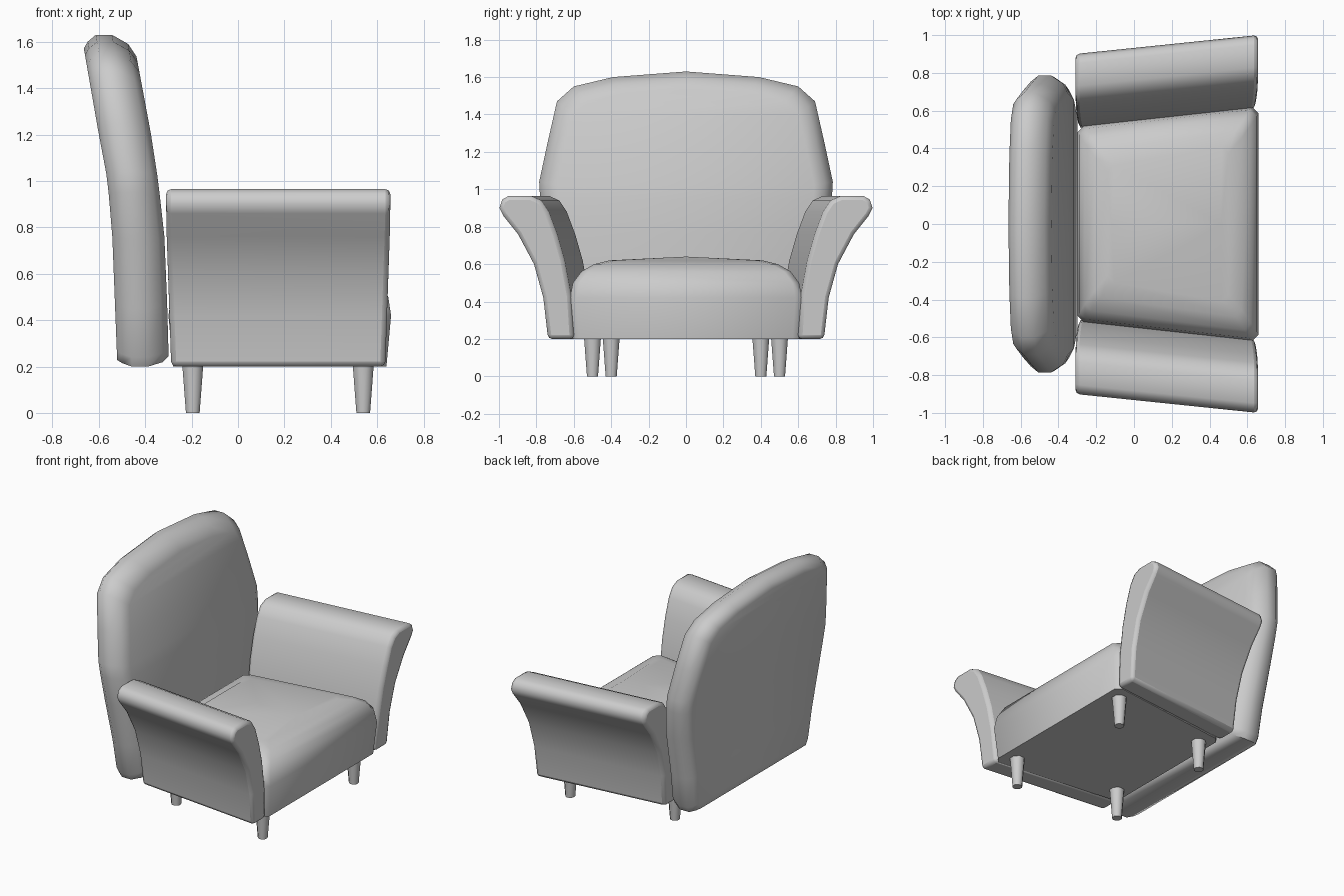
import bpy, bmesh, math

if "Cube" in bpy.data.objects:
    bpy.data.objects.remove(bpy.data.objects["Cube"])

def finish(name, bm, bevel=0.0, angle=50):
    bmesh.ops.recalc_face_normals(bm, faces=bm.faces[:])
    me = bpy.data.meshes.new(name)
    bm.to_mesh(me)
    bm.free()
    ob = bpy.data.objects.new(name, me)
    bpy.context.collection.objects.link(ob)
    me.shade_smooth()
    me.set_sharp_from_angle(angle=math.radians(angle))
    if bevel:
        m = ob.modifiers.new("Bevel", 'BEVEL')
        m.width, m.segments = bevel, 2
        m.limit_method, m.angle_limit = 'ANGLE', math.radians(60)
    return ob

def loft(rings):
    """Bridge closed rings of equal length; returns bmesh and vertex rings."""
    bm = bmesh.new()
    vs = [[bm.verts.new(p) for p in r] for r in rings]
    for a, b in zip(vs, vs[1:]):
        for i in range(len(a)):
            j = (i + 1) % len(a)
            bm.faces.new((a[i], a[j], b[j], b[i]))
    return bm, vs

def interp(table, z):
    for (z0, x0), (z1, x1) in zip(table, table[1:]):
        if z <= z1:
            return x0 + (x1 - x0) * (z - z0) / (z1 - z0)
    return table[-1][1]

# Backrest: outline swept through its depth, following a bent spine
half = [(0.39, 1.60), (0.60, 1.55), (0.69, 1.47), (0.74, 1.25), (0.785, 1.04),
        (0.78, 0.95), (0.75, 0.75), (0.68, 0.45), (0.645, 0.24), (0.62, 0.20)]
outline = [(0, 1.63)] + half + [(-y, z) for y, z in reversed(half)]
rear = [(0.2, -0.52), (0.84, -0.545), (1.05, -0.57), (1.2, -0.60), (1.63, -0.675)]
front = [(0.2, -0.298), (0.7, -0.312), (0.84, -0.325), (1.12, -0.36), (1.63, -0.455)]
rings = []
for t, inset in [(0, .06), (.1, .03), (.28, 0), (.6, 0), (.88, .04), (1, .095)]:
    f = 1 - inset / 0.75
    ring = []
    for y, z in outline:
        z = 0.9 + (z - 0.9) * (f if z > 0.9 else (1 + f) / 2)
        xr, xf = interp(rear, z), interp(front, z)
        ring.append((xr + (xf - xr) * t, y * f, z))
    rings.append(ring)
bm, vs = loft(rings)
n = len(half)
for r in (vs[0], vs[-1]):
    bm.faces.new((r[0], r[1], r[2 * n]))
    for i in range(1, n):
        bm.faces.new((r[i], r[i + 1], r[2 * n - i], r[2 * n + 1 - i]))
finish("backrest", bm)

# Flared arms: profile lofted from back to front, splayed outward
profile = [(0.60, 0.20), (0.615, 0.43), (0.65, 0.62), (0.69, 0.76), (0.735, 0.88),
           (0.775, 0.94), (0.83, 0.965), (0.95, 0.965), (0.985, 0.945), (1.0, 0.90),
           (0.98, 0.86), (0.90, 0.76), (0.815, 0.60), (0.765, 0.42), (0.74, 0.20)]
for side, s in (("left", 1), ("right", -1)):
    rings = []
    for x0, dx, shift in ((-0.288, -0.022, 0.1), (0.635, 0.022, 0)):
        rings.append([(x0 + dx * min(1, (z - 0.2) / 0.65), s * (y - shift), z)
                      for y, z in profile])
    bm, vs = loft(rings)
    bm.faces.new(vs[0])
    bm.faces.new(vs[1])
    finish(side + "_arm", bm, 0.022)

# Seat: tapered plan with clipped corners and a domed top
rings = []
for z, ix, iy in [(0.2, .02, .015), (0.42, 0, 0), (0.50, .012, .015),
                  (0.56, .04, .06), (0.60, .09, .13), (0.62, .16, .21)]:
    xb, xf, yb, yf, c = -0.30 + ix, 0.66 - ix, 0.52 - iy, 0.62 - iy, 0.035
    right = [(xb, yb - c), (xb + c, yb), (xf - c, yf), (xf, yf - c)]
    rings.append([(x, y, z) for x, y in right] +
                 [(x, -y, z) for x, y in reversed(right)])
bm, vs = loft(rings)
bm.faces.new(vs[0])
top = vs[-1]
mid_b, mid_f = bm.verts.new((-0.12, 0, 0.638)), bm.verts.new((0.46, 0, 0.64))
for a, b, c, d in ((0, 1, 2, 3), (7, 6, 5, 4)):
    bm.faces.new((top[b], top[c], mid_f, mid_b))
    bm.faces.new((top[a], top[b], mid_b))
    bm.faces.new((top[c], top[d], mid_f))
bm.faces.new((top[0], mid_b, top[7]))
bm.faces.new((top[3], top[4], mid_f))
finish("seat", bm)

# Tapered legs
for name, x, y in (("back", -0.195, 0.40), ("front", 0.54, 0.50)):
    for side, s in (("left", 1), ("right", -1)):
        rings = []
        for z, r in ((0, 0.032), (0.22, 0.05)):
            rings.append([(x + r * math.cos(math.tau * (i + .5) / 8),
                           s * y + r * math.sin(math.tau * (i + .5) / 8), z) for i in range(8)])
        bm, vs = loft(rings)
        bm.faces.new(vs[0])
        bm.faces.new(vs[1])
        finish(name + "_leg_" + side, bm)
